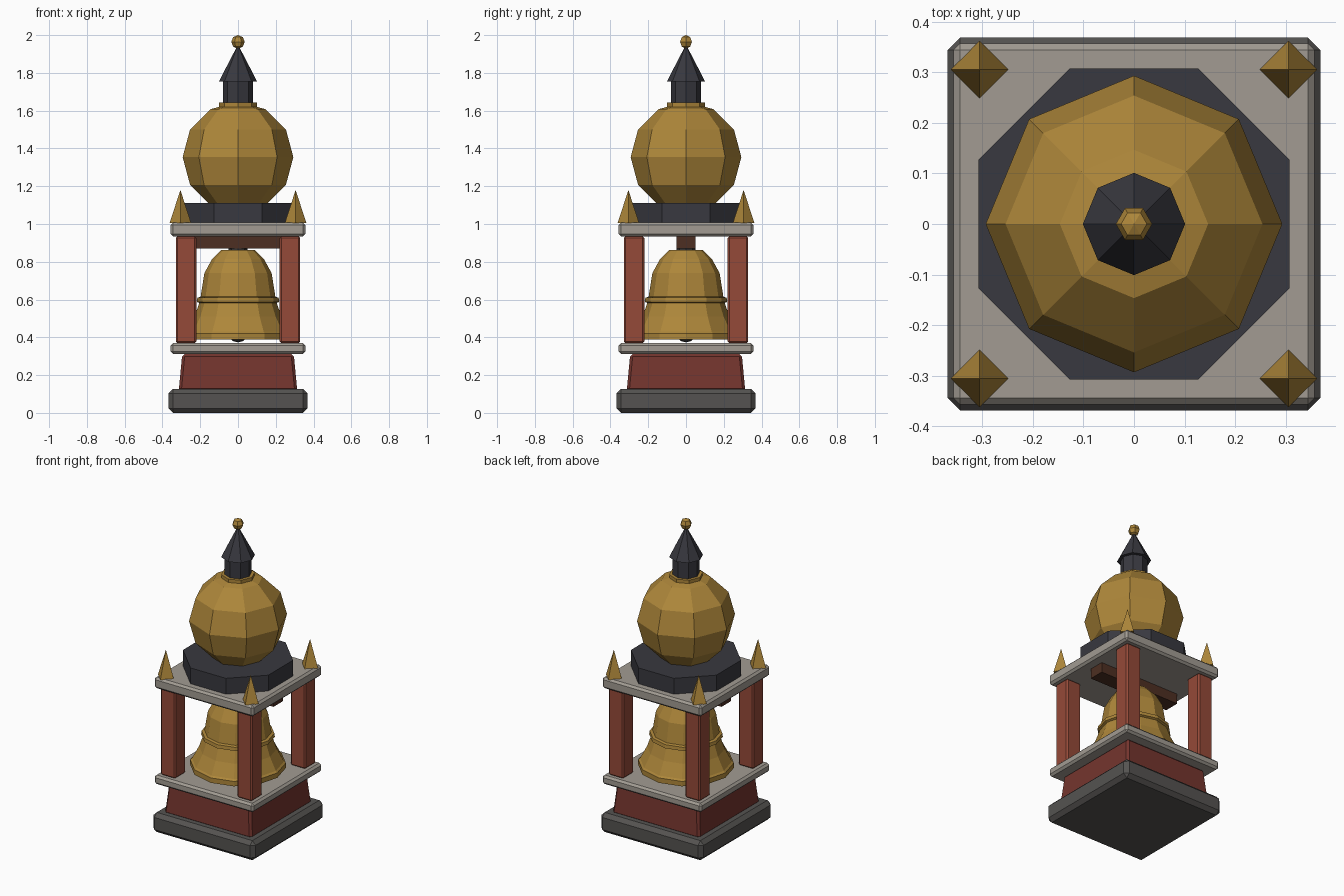
import bpy, bmesh, math

if "Cube" in bpy.data.objects:
    bpy.data.objects.remove(bpy.data.objects["Cube"])


def material(name, r, g, b):
    m = bpy.data.materials.new(name)
    m.diffuse_color = (r, g, b, 1)
    m.use_nodes = True
    m.node_tree.nodes["Principled BSDF"].inputs["Base Color"].default_value = m.diffuse_color
    return m


GOLD = material("aged gold", 0.42, 0.24, 0.042)
STONE = material("pale stone", 0.36, 0.33, 0.29)
DARK_STONE = material("dark stone", 0.09, 0.086, 0.082)
BRICK = material("brick red", 0.30, 0.068, 0.04)
DEEP_RED = material("deep red", 0.175, 0.035, 0.027)
SLATE = material("slate", 0.04, 0.04, 0.05)
WOOD = material("dark wood", 0.075, 0.028, 0.016)
IRON = material("iron", 0.035, 0.033, 0.033)


def finish(bm, name, mat):
    bmesh.ops.recalc_face_normals(bm, faces=bm.faces)
    me = bpy.data.meshes.new(name)
    bm.to_mesh(me)
    bm.free()
    me.materials.append(mat)
    ob = bpy.data.objects.new(name, me)
    bpy.context.collection.objects.link(ob)
    return ob


def block(name, mat, hx, hy, z0, z1, bevel=0.0, x=0, y=0, taper=1.0):
    """Box from half sizes and heights, with tapered top and chamfered edges."""
    bm = bmesh.new()
    bmesh.ops.create_cube(bm, size=2)
    for v in bm.verts:
        t = taper if v.co.z > 0 else 1.0
        v.co = (x + v.co.x * hx * t, y + v.co.y * hy * t, z1 if v.co.z > 0 else z0)
    if bevel:
        bmesh.ops.bevel(bm, geom=bm.edges[:], offset=bevel, segments=1, affect='EDGES')
    return finish(bm, name, mat)


def lathe(name, mat, profile, sides, turn=0.0, x=0, y=0):
    """Revolve (radius, height) points around z; radius 0 makes a pole."""
    bm = bmesh.new()
    rings = []
    for r, z in profile:
        if r == 0:
            rings.append([bm.verts.new((x, y, z))] * sides)
        else:
            rings.append([bm.verts.new((x + r * math.cos(turn + 2 * math.pi * i / sides),
                                        y + r * math.sin(turn + 2 * math.pi * i / sides), z))
                          for i in range(sides)])
    for a, b in zip(rings, rings[1:]):
        for i in range(sides):
            j = (i + 1) % sides
            quad = list(dict.fromkeys([a[i], a[j], b[j], b[i]]))
            bm.faces.new(quad)
    for ring in (rings[0], rings[-1]):
        if len(set(ring)) > 1:
            bm.faces.new(ring)
    return finish(bm, name, mat)


def ball(name, mat, radius, z, sides, rings):
    pts = [(radius * math.sin(math.pi * k / rings), z - radius * math.cos(math.pi * k / rings))
           for k in range(1, rings)]
    return lathe(name, mat, [(0, z - radius)] + pts + [(0, z + radius)], sides)


# Stepped base
block("base", DARK_STONE, 0.368, 0.368, 0, 0.127, 0.024)
block("plinth", DEEP_RED, 0.314, 0.314, 0.115, 0.312, 0.014, taper=0.94)
block("lower_slab", STONE, 0.357, 0.357, 0.312, 0.37, 0.013)
block("upper_slab", STONE, 0.357, 0.357, 0.935, 1.007, 0.013)

# Corner pillars and roof spikes
for sx in (-1, 1):
    for sy in (-1, 1):
        block("pillar", BRICK, 0.054, 0.054, 0.368, 0.937, 0.01, 0.275 * sx, 0.275 * sy)
        lathe("corner_spike", GOLD, [(0.057, 1.005), (0, 1.18)], 4, 0, 0.305 * sx, 0.305 * sy)

# Bell hung from the beam
block("beam", WOOD, 0.29, 0.05, 0.87, 0.937)
lathe("bell_hanger", IRON, [(0.05, 0.85), (0.05, 0.875)], 8)
lathe("bell", GOLD, [(0, 0.862), (0.09, 0.862), (0.137, 0.815), (0.178, 0.74),
                     (0.198, 0.615), (0.215, 0.61), (0.218, 0.588), (0.205, 0.582),
                     (0.23, 0.51), (0.272, 0.43), (0.283, 0.42), (0.283, 0.388),
                     (0.25, 0.388), (0.18, 0.58), (0.15, 0.74), (0, 0.82)], 12)
lathe("clapper_rod", IRON, [(0.012, 0.43), (0.012, 0.83)], 6)
ball("clapper", IRON, 0.055, 0.428, 8, 6)

# Roof drum, globe and finial
lathe("roof_drum", SLATE, [(0.332, 1.005), (0.332, 1.11)], 8, math.pi / 8)
ball("globe", GOLD, 0.293, 1.354, 8, 6)
lathe("collar", GOLD, [(0.1, 1.612), (0.1, 1.642)], 8)
lathe("finial_neck", SLATE, [(0.08, 1.64), (0.08, 1.758)], 8)
lathe("finial_cone", SLATE, [(0.101, 1.755), (0, 1.95)], 8)
ball("finial_ball", GOLD, 0.036, 1.964, 6, 4)
